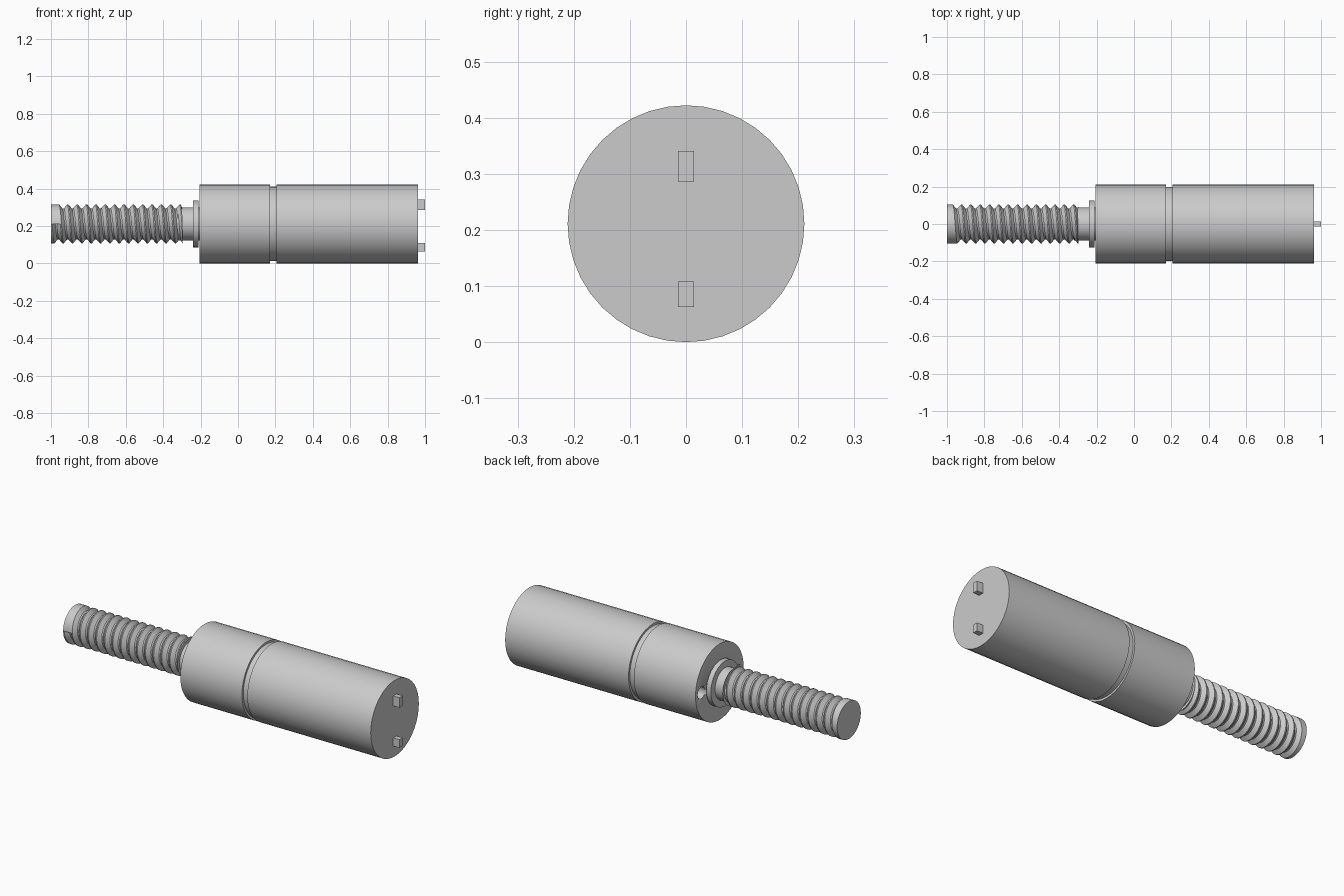
import bpy
import bmesh
from math import sin, cos, pi, radians
from mathutils import Matrix

cube = bpy.data.objects.get("Cube")
if cube:
    bpy.data.objects.remove(cube)

AXIS_Z = 0.211
SIDES = 40

grey = bpy.data.materials.new("light grey metal")
grey.use_nodes = True
grey.diffuse_color = (0.6, 0.6, 0.6, 1)
grey.node_tree.nodes["Principled BSDF"].inputs["Base Color"].default_value = (0.6, 0.6, 0.6, 1)


def make(name, bm, smooth=True):
    bmesh.ops.recalc_face_normals(bm, faces=bm.faces)
    mesh = bpy.data.meshes.new(name)
    bm.to_mesh(mesh)
    bm.free()
    mesh.materials.append(grey)
    obj = bpy.data.objects.new(name, mesh)
    bpy.context.collection.objects.link(obj)
    bpy.ops.object.select_all(action="DESELECT")
    obj.select_set(True)
    bpy.context.view_layer.objects.active = obj
    if smooth:
        bpy.ops.object.shade_smooth_by_angle(angle=radians(25))
    return obj


def lathe(name, profile, y=0.0, sides=SIDES):
    """Solid of revolution along x from (x, radius) points."""
    bm = bmesh.new()
    rings = [[bm.verts.new((x, y + r * cos(2 * pi * j / sides), AXIS_Z + r * sin(2 * pi * j / sides)))
              for j in range(sides)] for x, r in profile]
    for a, b in zip(rings, rings[1:]):
        for j in range(sides):
            k = (j + 1) % sides
            bm.faces.new((a[j], a[k], b[k], b[j]))
    bm.faces.new(rings[0])
    bm.faces.new(rings[-1])
    return make(name, bm)


# Main cylinder with the ring groove
body = lathe("body", [(-0.206, 0.211), (0.172, 0.211), (0.172, 0.199),
                      (0.205, 0.199), (0.205, 0.211), (0.962, 0.211)])

# Two blind holes in the shaft end of the body
for side in (-1, 1):
    cutter = lathe("hole_cutter", [(-0.3, 0.032), (-0.1, 0.032)], y=side * 0.16, sides=24)
    cutter.hide_render = True
    bpy.context.view_layer.objects.active = body
    mod = body.modifiers.new("hole", "BOOLEAN")
    mod.operation = "DIFFERENCE"
    mod.solver = "EXACT"
    mod.object = cutter
    bpy.ops.object.modifier_apply(modifier=mod.name)
    bpy.data.objects.remove(cutter)

# Plain neck and its flange
lathe("shaft_neck", [(-0.32, 0.088), (-0.24, 0.088), (-0.24, 0.125),
                     (-0.212, 0.125), (-0.212, 0.088), (-0.2, 0.088)])


def thread(name, x0, x1, pitch, crest, root):
    """Helical screw surface with a plain run-in at its free end."""
    tooth = [(0.0, crest), (0.12, crest), (0.46, root), (0.62, root)]
    turns = int((x1 - x0) / pitch) + 2
    rows = [(t + f, r) for t in range(turns) for f, r in tooth]
    bm = bmesh.new()

    def vert(x, r, j):
        a = pi + 2 * pi * j / SIDES
        return bm.verts.new((min(x, x1), r * cos(a), AXIS_Z + r * sin(a)))

    start = [vert(x0, crest, j) for j in range(SIDES + 1)]
    grid = [[vert(x0 + pitch * (t + j / SIDES), r, j) for j in range(SIDES + 1)] for t, r in rows]
    for a, b in zip([start] + grid, grid):
        for j in range(SIDES):
            quad = (a[j], a[j + 1], b[j + 1], b[j])
            if len({tuple(v.co) for v in quad}) == 4:
                bm.faces.new(quad)
    bm.faces.new(start[:-1])
    # Wall where the groove begins
    bm.faces.new([row[0] for row in grid[:len(tooth) + 1]])
    bmesh.ops.remove_doubles(bm, verts=bm.verts, dist=1e-5)
    return make(name, bm)


thread("threaded_shaft", -1.0, -0.298, 0.05, 0.104, 0.083)

# Two square pins on the flat end
for name, z0, z1 in (("upper_pin", 0.286, 0.341), ("lower_pin", 0.063, 0.108)):
    bm = bmesh.new()
    bmesh.ops.create_cube(bm, size=1, matrix=Matrix.Translation((0.975, 0, (z0 + z1) / 2))
                          @ Matrix.Diagonal((0.05, 0.029, z1 - z0, 1)))
    make(name, bm, smooth=False)
